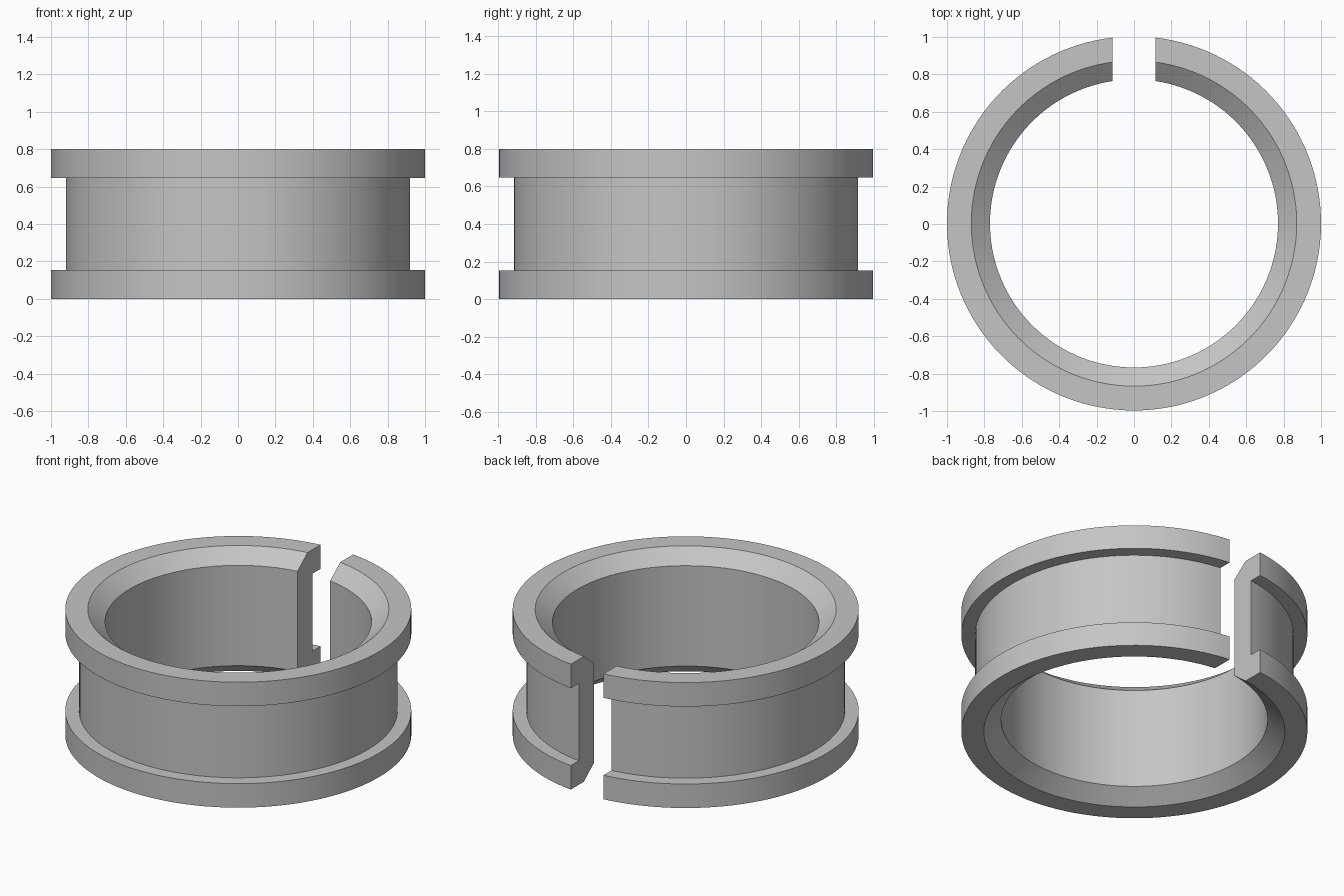
import bpy, bmesh
from math import asin, pi, sin, cos, radians

cube = bpy.data.objects.get("Cube")
if cube:
    bpy.data.objects.remove(cube, do_unlink=True)

SEGMENTS = 128
HEIGHT = 0.80
GAP = 0.115        # half width of the parallel-sided slot
SHIFT_Y = 0.003    # keeps the split ring centred

# Plain grey finish
grey = bpy.data.materials.new("plain grey")
grey.use_nodes = True
colour = (0.56, 0.56, 0.56, 1)
grey.diffuse_color = colour
grey.node_tree.nodes["Principled BSDF"].inputs["Base Color"].default_value = colour

# Cross-section (radius, height): lower half, then mirrored for the upper half
lower = [(0.77, 0.08), (0.87, 0), (1, 0), (1, 0.153), (0.92, 0.153)]
profile = lower + [(r, HEIGHT - z) for r, z in reversed(lower)]

# Sweep the section round, ending each radius exactly on the slot wall
bm = bmesh.new()
sections = []
for i in range(SEGMENTS + 1):
    ring = []
    for r, z in profile:
        start = asin(GAP / r)
        a = start + (2 * pi - 2 * start) * i / SEGMENTS
        ring.append(bm.verts.new((r * sin(a), r * cos(a) + SHIFT_Y, z)))
    sections.append(ring)

count = len(profile)
for a, b in zip(sections, sections[1:]):
    for j in range(count):
        k = (j + 1) % count
        bm.faces.new((a[j], a[k], b[k], b[j]))

# Flat slot walls
bm.faces.new(sections[0])
bm.faces.new(sections[-1])
bmesh.ops.recalc_face_normals(bm, faces=bm.faces)

mesh = bpy.data.meshes.new("split_ring")
bm.to_mesh(mesh)
bm.free()
mesh.materials.append(grey)
ring_object = bpy.data.objects.new("split_ring", mesh)
bpy.context.collection.objects.link(ring_object)

# Smooth round walls, crisp corners
bpy.ops.object.select_all(action="DESELECT")
ring_object.select_set(True)
bpy.context.view_layer.objects.active = ring_object
bpy.ops.object.shade_smooth_by_angle(angle=radians(25))
